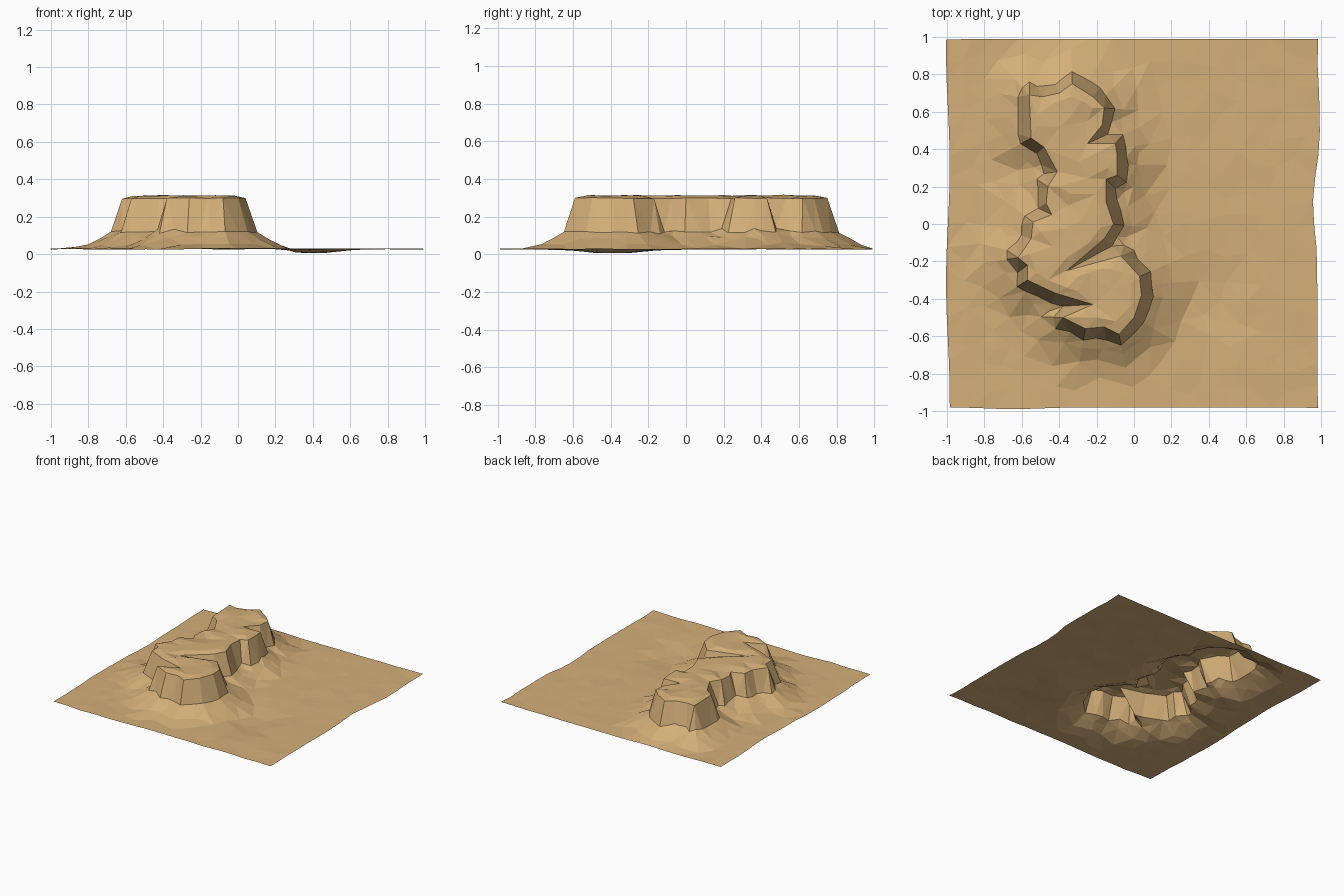
import bpy, math, random
from mathutils import Vector
from mathutils.geometry import delaunay_2d_cdt

if "Cube" in bpy.data.objects:
    bpy.data.objects.remove(bpy.data.objects["Cube"])

random.seed(4)

# Cliff rim of the mesa, clockwise from the back left corner
RIM = [(-.56, .69), (-.49, .68), (-.40, .70), (-.33, .75), (-.22, .68), (-.16, .62),
       (-.25, .55), (-.17, .53), (-.25, .43), (-.10, .43), (-.09, .37), (-.09, .26),
       (-.15, .24), (-.15, .12), (-.11, .00), (-.16, -.08), (-.36, -.25), (-.07, -.17),
       (.03, -.28), (.04, -.38), (.00, -.50), (-.08, -.59), (-.16, -.55), (-.26, -.56),
       (-.38, -.50), (-.22, -.43), (-.42, -.37), (-.57, -.30), (-.57, -.22), (-.62, -.18),
       (-.55, -.08), (-.54, .01), (-.44, .05), (-.47, .11), (-.35, .10), (-.46, .20),
       (-.41, .28), (-.48, .41), (-.55, .46)]
RIM = [Vector(p) for p in RIM]
N = len(RIM)


def rim_distance(p):
    """Signed distance to the rim, negative on the plateau."""
    best, inside = 9.0, False
    for i in range(N):
        a, b = RIM[i], RIM[(i + 1) % N]
        d = b - a
        t = max(0, min(1, (p - a).dot(d) / d.length_squared))
        best = min(best, (p - a - d * t).length)
        if (a.y > p.y) != (b.y > p.y) and p.x < a.x + (p.y - a.y) * d.x / d.y:
            inside = not inside
    return -best if inside else best


# Height by distance from the rim: plateau, cliff, talus slope, plain
PROFILE = [(-.2, .315), (-.04, .312), (0, .298), (.055, .12), (.10, .095), (.17, .055), (.25, .028)]


def height(p):
    d = rim_distance(p)
    if d <= PROFILE[0][0]:
        z = PROFILE[0][1]
    elif d >= PROFILE[-1][0]:
        z = PROFILE[-1][1]
    else:
        for (d0, z0), (d1, z1) in zip(PROFILE, PROFILE[1:]):
            if d <= d1:
                z = z0 + (z1 - z0) * (d - d0) / (d1 - d0)
                break
    # shallow hollow beside the mesa
    hollow = math.exp(-((p.x - .40) / .16) ** 2 - ((p.y + .37) / .22) ** 2)
    z -= .026 * hollow * min(1, max(0, (d - .15) / .1))
    return max(0, z + random.uniform(-.003, .003))


# Border of the plain, gently wavy
border = []
for k in range(16):
    t = -1 + k / 8
    border.append(Vector((t * .985, -.98 - .01 * math.exp(-((t + .65) / .2) ** 2))))
for k in range(16):
    t = -1 + k / 8
    border.append(Vector((.98 + .015 * max(0, math.sin(3.5 * t)) - .03 * math.exp(-((t - .15) / .2) ** 2), t * .985)))
for k in range(16):
    border.append(Vector((.985 * (1 - k / 8), .99)))
for k in range(16):
    t = 1 - k / 8
    border.append(Vector((-.995 + .01 * math.sin(5 * t), t * .985)))
nb = len(border)

points = border + RIM
edges = [(i, (i + 1) % nb) for i in range(nb)]
edges += [(nb + i, nb + (i + 1) % N) for i in range(N)]


def add_point(p, gap):
    if abs(p.x) < .93 and abs(p.y) < .95 and all((p - q).length > gap for q in points):
        points.append(p)


# Cliff foot and talus rings around the rim
for offset, gap, jitter in ((.058, .035, .008), (.11, .04, .01), (.17, .06, .015), (.25, .08, .02)):
    for i in range(N):
        before, here, after = RIM[i - 1], RIM[i], RIM[(i + 1) % N]
        n1 = Vector((before.y - here.y, here.x - before.x)).normalized()
        n2 = Vector((here.y - after.y, after.x - here.x)).normalized()
        for base, normal in ((here, (n1 + n2).normalized()), ((here + after) / 2, n2)):
            p = base + normal * (offset + random.uniform(-jitter, jitter))
            if rim_distance(p) > offset * .7:
                add_point(p, gap)

# Gully floors and plateau interior
for x in range(-35, 18):
    for y in range(-35, 40):
        p = Vector((x / 50, y / 50))
        d = rim_distance(p)
        if .045 < d < .075:
            add_point(p, .045)
        elif -.055 < d < -.03:
            add_point(p, .06)

# Scattered points over the plain and plateau
for _ in range(1800):
    p = Vector((random.uniform(-.95, .95), random.uniform(-.95, .95)))
    if not -.03 < rim_distance(p) < .05:
        add_point(p, .085)

# Triangulated terrain sheet
verts, _, faces, _, _, _ = delaunay_2d_cdt(points, edges, [], 1, 1e-5)
mesh = bpy.data.meshes.new("mesa_terrain")
mesh.from_pydata([(v.x, v.y, height(v)) for v in verts], [], [list(f) for f in faces])
mesh.update()
terrain = bpy.data.objects.new("mesa_terrain", mesh)
bpy.context.collection.objects.link(terrain)

sand = bpy.data.materials.new("sandstone")
sand.diffuse_color = (.66, .43, .19, 1)
sand.use_nodes = True
sand.node_tree.nodes["Principled BSDF"].inputs["Base Color"].default_value = sand.diffuse_color
mesh.materials.append(sand)
